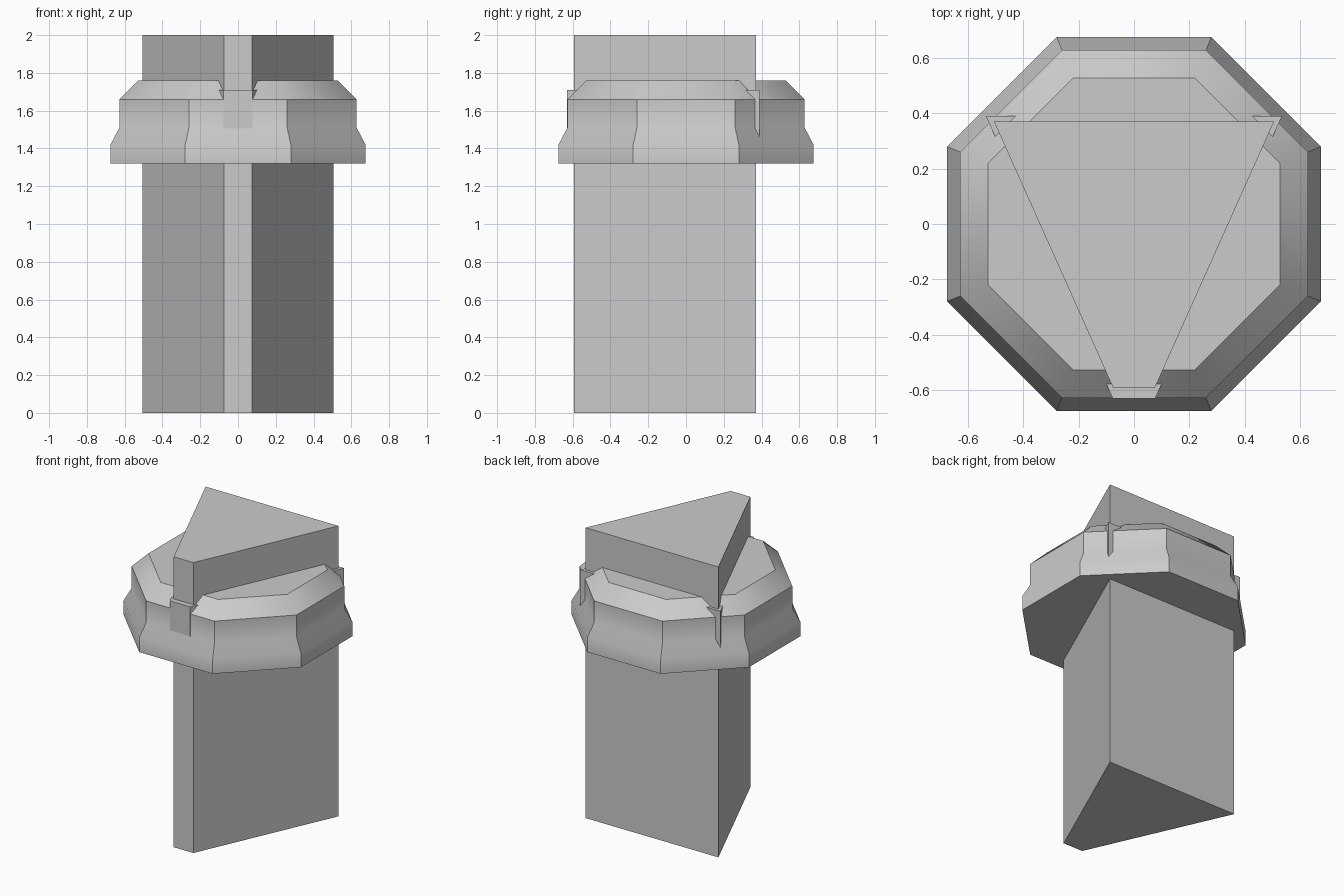
import bpy
import bmesh
import math

cube = bpy.data.objects.get("Cube")
if cube:
    bpy.data.objects.remove(cube, do_unlink=True)

grey = bpy.data.materials.new("light_grey")
grey.use_nodes = True
colour = (0.6, 0.6, 0.6, 1)
grey.diffuse_color = colour
grey.node_tree.nodes["Principled BSDF"].inputs["Base Color"].default_value = colour


def loft(name, rings):
    """Closed solid through matching counter-clockwise rings, from bottom to top."""
    bm = bmesh.new()
    loops = [[bm.verts.new(p) for p in ring] for ring in rings]
    for low, high in zip(loops, loops[1:]):
        for i in range(len(low)):
            j = (i + 1) % len(low)
            bm.faces.new((low[i], low[j], high[j], high[i]))
    bm.faces.new(reversed(loops[0]))
    bm.faces.new(loops[-1])
    mesh = bpy.data.meshes.new(name)
    bm.to_mesh(mesh)
    bm.free()
    mesh.materials.append(grey)
    obj = bpy.data.objects.new(name, mesh)
    bpy.context.collection.objects.link(obj)
    return obj


def wedge(name, front_half, front_y, back_half, back_y, bottom, top):
    """Upright prism on a blunted triangle, narrow side to the front."""
    plan = [(-front_half, front_y), (front_half, front_y),
            (back_half, back_y), (-back_half, back_y)]
    return loft(name, [[(x, y, z) for x, y in plan] for z in (bottom, top)])


def octagon(apothem, z):
    radius = apothem / math.cos(math.pi / 8)
    angles = [(i + 0.5) * math.pi / 4 for i in range(8)]
    return [(radius * math.cos(a), radius * math.sin(a), z) for a in angles]


# Tall post
wedge("post", 0.075, -0.593, 0.506, 0.37, 0, 2)

# Sleeve round the post, its corners breaking through the collar
wedge("sleeve", 0.077, -0.63, 0.535, 0.39, 1.36, 1.71)

# Eight-sided collar with a flared foot and a bevelled top
profile = [(0.675, 1.32), (0.675, 1.42), (0.628, 1.51), (0.628, 1.66), (0.528, 1.76)]
collar = loft("collar", [octagon(a, z) for a, z in profile])

# Soften the flare but keep the corners crisp
bpy.ops.object.select_all(action="DESELECT")
collar.select_set(True)
bpy.context.view_layer.objects.active = collar
bpy.ops.object.shade_smooth_by_angle(angle=math.radians(35))
